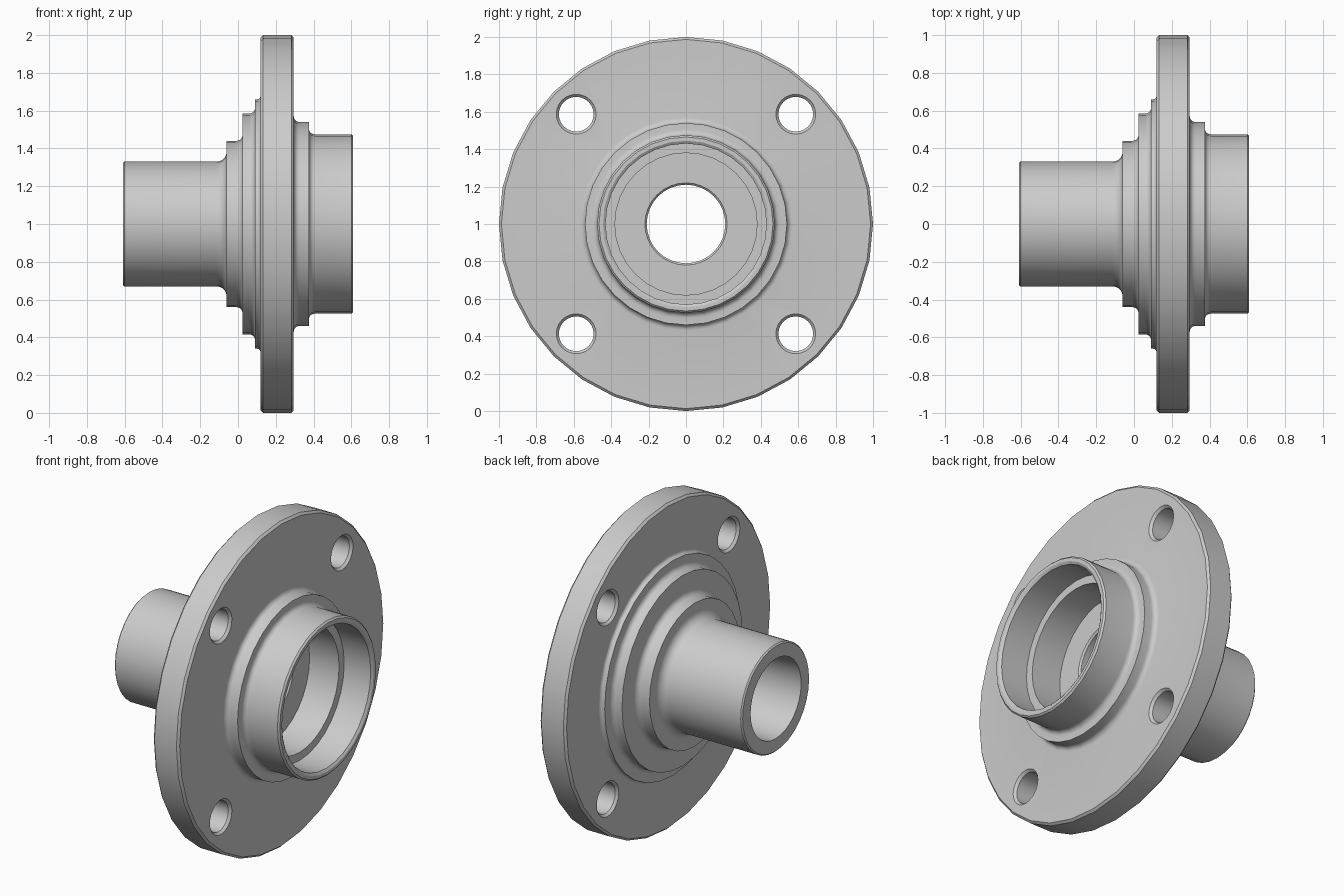
import bpy, bmesh
from math import cos, sin, pi, radians

if "Cube" in bpy.data.objects:
    bpy.data.objects.remove(bpy.data.objects["Cube"])


def arc(cx, cr, rad, a0, a1, n=5):
    """Points of a fillet in the (x, radius) profile plane."""
    return [(cx + rad * cos(radians(a0 + (a1 - a0) * i / n)),
             cr + rad * sin(radians(a0 + (a1 - a0) * i / n))) for i in range(n + 1)]


def lathe(name, profile, segs, y=0.0, z=1.0, closed=True):
    """Revolve an (x, radius) profile around a line parallel to x."""
    bm = bmesh.new()
    rings = [[bm.verts.new((x, y + r * cos(2 * pi * k / segs), z + r * sin(2 * pi * k / segs)))
              for k in range(segs)] for x, r in profile]
    pairs = list(zip(rings, rings[1:]))
    if closed:
        pairs.append((rings[-1], rings[0]))
    else:
        bm.faces.new(rings[0])
        bm.faces.new(rings[-1])
    for a, b in pairs:
        for k in range(segs):
            j = (k + 1) % segs
            bm.faces.new((a[k], a[j], b[j], b[k]))
    bmesh.ops.recalc_face_normals(bm, faces=bm.faces)
    mesh = bpy.data.meshes.new(name)
    bm.to_mesh(mesh)
    bm.free()
    ob = bpy.data.objects.new(name, mesh)
    bpy.context.collection.objects.link(ob)
    return ob


# Rear spigot and stepped collars
profile = [(-0.61, 0.245), (-0.61, 0.322), (-0.602, 0.33)]
profile += arc(-0.115, 0.385, 0.055, -90, 0) + [(-0.06, 0.44)]
profile += arc(-0.01, 0.475, 0.035, -90, 0) + [(0.025, 0.585)]
profile += arc(0.06, 0.615, 0.03, -90, 0) + [(0.09, 0.66)]
profile += arc(0.10, 0.68, 0.02, -90, 0)
# Flange
profile += [(0.12, 0.987), (0.133, 1.0), (0.282, 1.0), (0.295, 0.987)]
# Front collar and cup
profile += arc(0.325, 0.57, 0.03, 180, 270) + [(0.375, 0.54)]
profile += arc(0.405, 0.505, 0.03, 180, 270)
profile += [(0.60, 0.475), (0.61, 0.465), (0.61, 0.445), (0.60, 0.43)]
# Stepped bearing seat and tapered bore
profile += [(0.42, 0.43), (0.42, 0.38), (0.22, 0.38), (0.22, 0.22), (0.21, 0.21)]
hub = lathe("wheel_hub", profile, 32)

# Four bolt holes, chamfered on both faces
hole = [(0.10, 0.125), (0.135, 0.093), (0.28, 0.093), (0.315, 0.125)]
for i, (sy, sz) in enumerate([(1, 1), (-1, 1), (-1, -1), (1, -1)]):
    cutter = lathe(f"bolt_hole_cutter_{i + 1}", hole, 24, 0.587 * sy, 1 + 0.587 * sz, closed=False)
    cutter.hide_render = True
    cutter.hide_set(True)
    mod = hub.modifiers.new(f"bolt_hole_{i + 1}", 'BOOLEAN')
    mod.operation = 'DIFFERENCE'
    mod.solver = 'EXACT'
    mod.object = cutter

# Bake the holes, remove the cutters, shade smooth with sharp edges kept
bpy.ops.object.select_all(action='DESELECT')
hub.select_set(True)
bpy.context.view_layer.objects.active = hub
for mod in list(hub.modifiers):
    cutter = mod.object
    bpy.ops.object.modifier_apply(modifier=mod.name)
    bpy.data.objects.remove(cutter)
bpy.ops.object.shade_smooth_by_angle(angle=radians(30))
